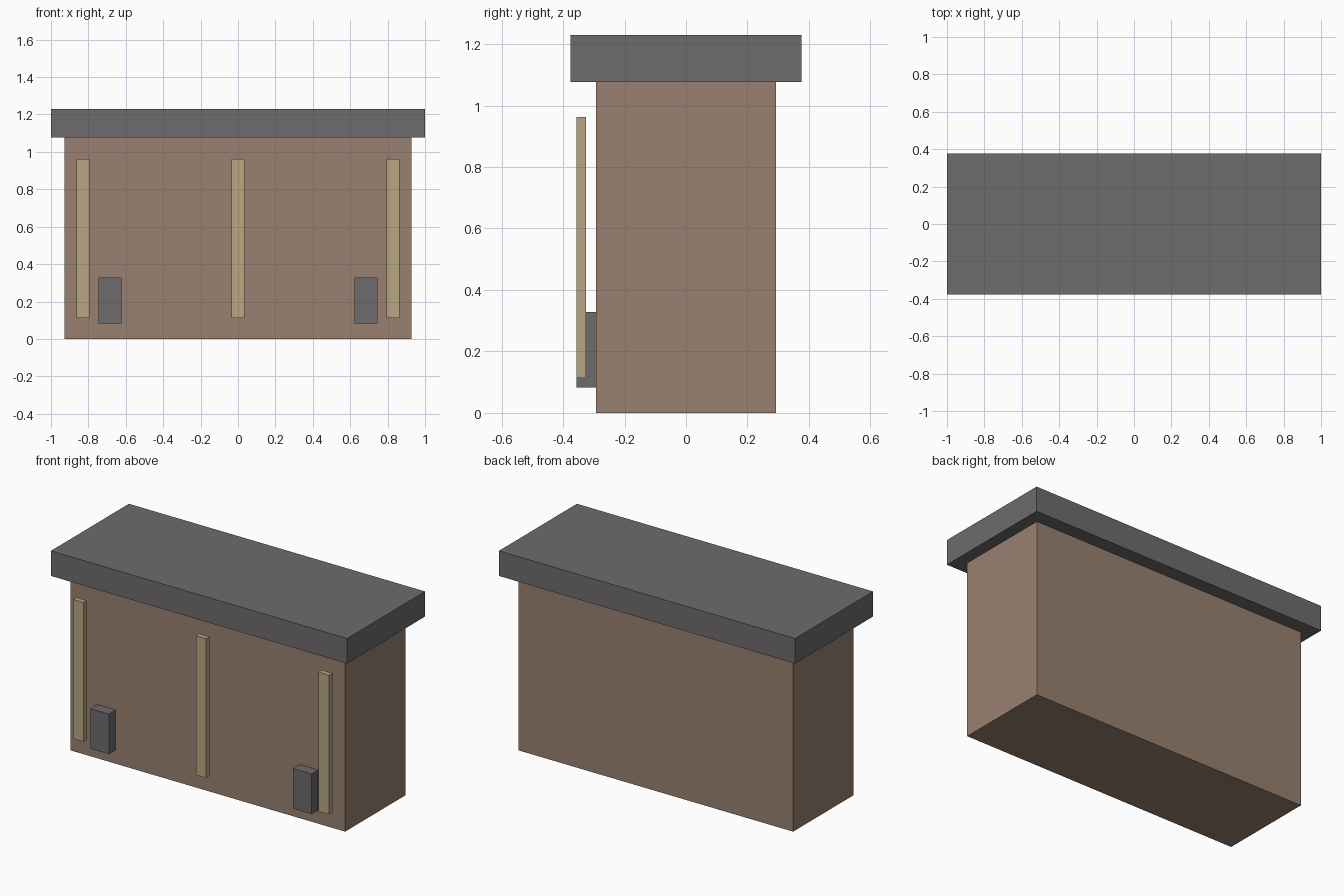
import bpy

if "Cube" in bpy.data.objects:
    bpy.data.objects.remove(bpy.data.objects["Cube"])


def material(name, color):
    m = bpy.data.materials.new(name)
    m.diffuse_color = (*color, 1)
    m.use_nodes = True
    m.node_tree.nodes["Principled BSDF"].inputs["Base Color"].default_value = m.diffuse_color
    return m


brown = material("brown", (0.32, 0.22, 0.16))
grey = material("dark_grey", (0.155, 0.147, 0.152))
tan = material("tan", (0.48, 0.39, 0.22))


def box(name, x, y, z, mat):
    """Box from (min, max) ranges on each axis."""
    ranges = (x, y, z)
    bpy.ops.mesh.primitive_cube_add(size=1, location=[(a + b) / 2 for a, b in ranges])
    ob = bpy.context.object
    ob.name = name
    ob.scale = [b - a for a, b in ranges]
    bpy.ops.object.transform_apply(location=False, rotation=False, scale=True)
    ob.data.materials.append(mat)
    return ob


# Main body and overhanging slab on top
box("body", (-0.928, 0.928), (-0.292, 0.292), (0, 1.077), brown)
box("top_slab", (-1, 1), (-0.376, 0.376), (1.077, 1.23), grey)

# Upright strips standing slightly clear of the front
for side, cx in (("left", -0.829), ("middle", 0), ("right", 0.829)):
    box(f"{side}_strip", (cx - 0.035, cx + 0.035), (-0.357, -0.325), (0.113, 0.963), tan)

# Small blocks low on the front
for side, cx in (("left", -0.684), ("right", 0.684)):
    box(f"{side}_block", (cx - 0.062, cx + 0.062), (-0.357, -0.292), (0.083, 0.328), grey)
